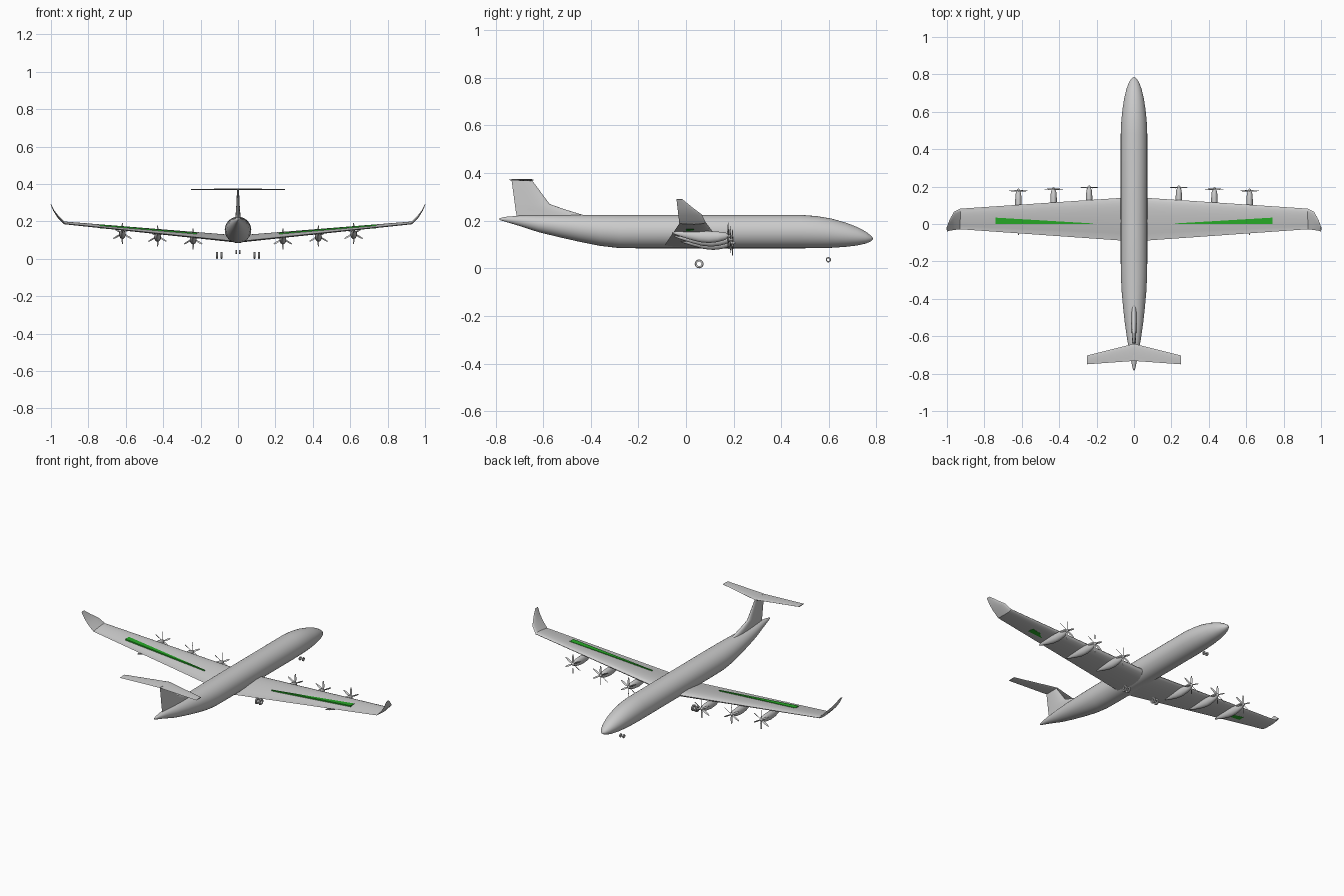
import bpy, bmesh
from math import sin, cos, pi, radians, sqrt
from mathutils import Vector, Matrix

if "Cube" in bpy.data.objects:
    bpy.data.objects.remove(bpy.data.objects["Cube"])

green = bpy.data.materials.new("green")
green.diffuse_color = (0.02, 0.4, 0.02, 1)
green.use_nodes = True
green.node_tree.nodes["Principled BSDF"].inputs["Base Color"].default_value = green.diffuse_color


def finish(name, bm, mirror=False, angle=35):
    bmesh.ops.recalc_face_normals(bm, faces=bm.faces)
    me = bpy.data.meshes.new(name)
    bm.to_mesh(me)
    bm.free()
    ob = bpy.data.objects.new(name, me)
    bpy.context.collection.objects.link(ob)
    if mirror:
        ob.modifiers.new("mirror", "MIRROR").use_axis[0] = True
    bpy.ops.object.select_all(action="DESELECT")
    bpy.context.view_layer.objects.active = ob
    ob.select_set(True)
    bpy.ops.object.shade_smooth_by_angle(angle=radians(angle))
    return ob


def loft(bm, rings, loop=False, caps=True):
    """Skin a list of equal-length point rings."""
    vs = [[bm.verts.new(p) for p in r] for r in rings]
    n = len(vs[0])
    pairs = list(zip(vs, vs[1:])) + ([(vs[-1], vs[0])] if loop else [])
    for a, b in pairs:
        for i in range(n):
            j = (i + 1) % n
            bm.faces.new((a[i], a[j], b[j], b[i]))
    if caps and not loop:
        bm.faces.new(vs[0])
        bm.faces.new(vs[-1])


def oval(x, y, z, rx, rz, n):
    return [(x + rx * cos(2 * pi * i / n), y, z + rz * sin(2 * pi * i / n)) for i in range(n)]


def foil(le, te, normal, half, n=10):
    """Symmetric aerofoil ring between leading and trailing edge."""
    le, te, normal = Vector(le), Vector(te), Vector(normal)
    us = [(i / n) ** 1.7 for i in range(n + 1)]
    f = lambda u: 10 * half * (.2969 * sqrt(u) - .126 * u - .3516 * u**2 + .2843 * u**3 - .1036 * u**4)
    up = [le.lerp(te, u) + normal * f(u) for u in us]
    low = [le.lerp(te, u) - normal * f(u) for u in us[1:]]
    return up + low[::-1]


# fuselage: y, half width, bottom z, top z
body = [(-.784, .003, .203, .210), (-.76, .010, .196, .216), (-.70, .021, .178, .221),
        (-.62, .036, .152, .223), (-.53, .049, .130, .2245), (-.45, .058, .112, .2245),
        (-.36, .066, .094, .2245), (-.28, .070, .085, .2245), (-.2, .071, .084, .2245),
        (.48, .071, .084, .2245), (.55, .068, .0845, .219), (.61, .062, .086, .209),
        (.67, .053, .090, .192), (.72, .041, .096, .173), (.755, .028, .104, .154),
        (.776, .015, .113, .138), (.785, .003, .121, .127)]
bm = bmesh.new()
loft(bm, [oval(0, y, (b + t) / 2, w, (t - b) / 2, 32) for y, w, b, t in body])
finish("fuselage", bm, angle=50)

# wing and canted winglet: x, y/z of leading edge, y/z of trailing edge, half thickness, cant
wing = [(0, .144, .112, -.093, .092, .018, 5), (.93, .082, .194, -.028, .188, .007, 10),
        (.962, .066, .226, -.032, .222, .005, 50), (.985, .024, .258, -.036, .256, .003, 58),
        (1.0, -.015, .29, -.040, .29, .002, 62)]
bm = bmesh.new()
loft(bm, [foil((x, y0, z0), (x, y1, z1), (-sin(radians(a)), 0, cos(radians(a))), h)
          for x, y0, z0, y1, z1, h, a in wing])
finish("wing", bm, mirror=True)

# green spar showing through the wing skin
bm = bmesh.new()
loft(bm, [[(x, y0, zb), (x, y1, zb), (x, y1, zt), (x, y0, zt)]
          for x, y0, y1, zb, zt in ((.22, .0, .003, .118, .139), (.74, .0, .034, .1635, .184))])
finish("wing_spar", bm, mirror=True).data.materials.append(green)

# engines: nacelle and six-blade propeller
nacelle = [(.012, .002, .002, 0), (.006, .007, .007, 0), (-.006, .011, .011, 0),
           (-.012, .014, .016, -.001), (-.045, .017, .022, -.004), (-.08, .018, .025, -.005),
           (-.12, .017, .023, -.003), (-.165, .012, .017, .003), (-.205, .007, .010, .009),
           (-.235, .002, .003, .014)]
for label, x, y, z in (("inner", .24, .195, .107), ("middle", .43, .186, .121), ("outer", .618, .177, .136)):
    bm = bmesh.new()
    loft(bm, [oval(x, y + dy, z + dz, rx, rz, 20) for dy, rx, rz, dz in nacelle])
    finish(label + "_nacelle", bm, mirror=True, angle=50)
    bm = bmesh.new()
    for k in range(6):
        old = set(bm.verts)
        rings = []
        for r, c, tw in ((.005, .003, 60), (.02, .0055, 45), (.04, .005, 28), (.056, .0025, 18)):
            t = radians(tw)
            d = Vector((cos(t), sin(t), 0))
            s = Vector((-sin(t), cos(t), 0)) * .001
            o = Vector((0, 0, r))
            rings.append([o + d * c, o + s, o - d * c, o - s])
        loft(bm, rings)
        new = [v for v in bm.verts if v not in old]
        bmesh.ops.transform(bm, verts=new, matrix=Matrix.Translation((x, y, z)) @ Matrix.Rotation(k * pi / 3, 4, "Y"))
    finish(label + "_propeller", bm, mirror=True)

# tail fin with dorsal fillet: z, leading y, trailing y, half thickness
fin = [(.20, -.40, -.709, .015), (.225, -.435, -.712, .014), (.247, -.508, -.716, .012),
       (.27, -.573, -.719, .010), (.374, -.65, -.733, .005)]
bm = bmesh.new()
loft(bm, [foil((0, a, z), (0, b, z), (1, 0, 0), h) for z, a, b, h in fin])
finish("tail_fin", bm)

# tailplane
bm = bmesh.new()
loft(bm, [foil((x, a, .371), (x, b, .371), (0, 0, 1), h)
          for x, a, b, h in ((0, -.64, -.732, .0045), (.25, -.703, -.75, .0025))])
finish("tailplane", bm, mirror=True)


# wheels: hollow rounded tyres in pairs
def wheel(name, x, y, z, r, ri, w):
    prof = [(-w, ri), (w, ri), (w, r * .88), (w * .6, r), (-w * .6, r), (-w, r * .88)]
    rings = [[(x + a, y + q * cos(t), z + q * sin(t)) for a, q in prof]
             for t in (2 * pi * i / 24 for i in range(24))]
    bm = bmesh.new()
    loft(bm, rings, loop=True)
    finish(name, bm, mirror=True)


wheel("main_wheel_inner", .088, .055, .0185, .0185, .0095, .005)
wheel("main_wheel_outer", .112, .055, .0185, .0185, .0095, .005)
wheel("nose_wheel", .010, .598, .036, .011, .0055, .0035)
